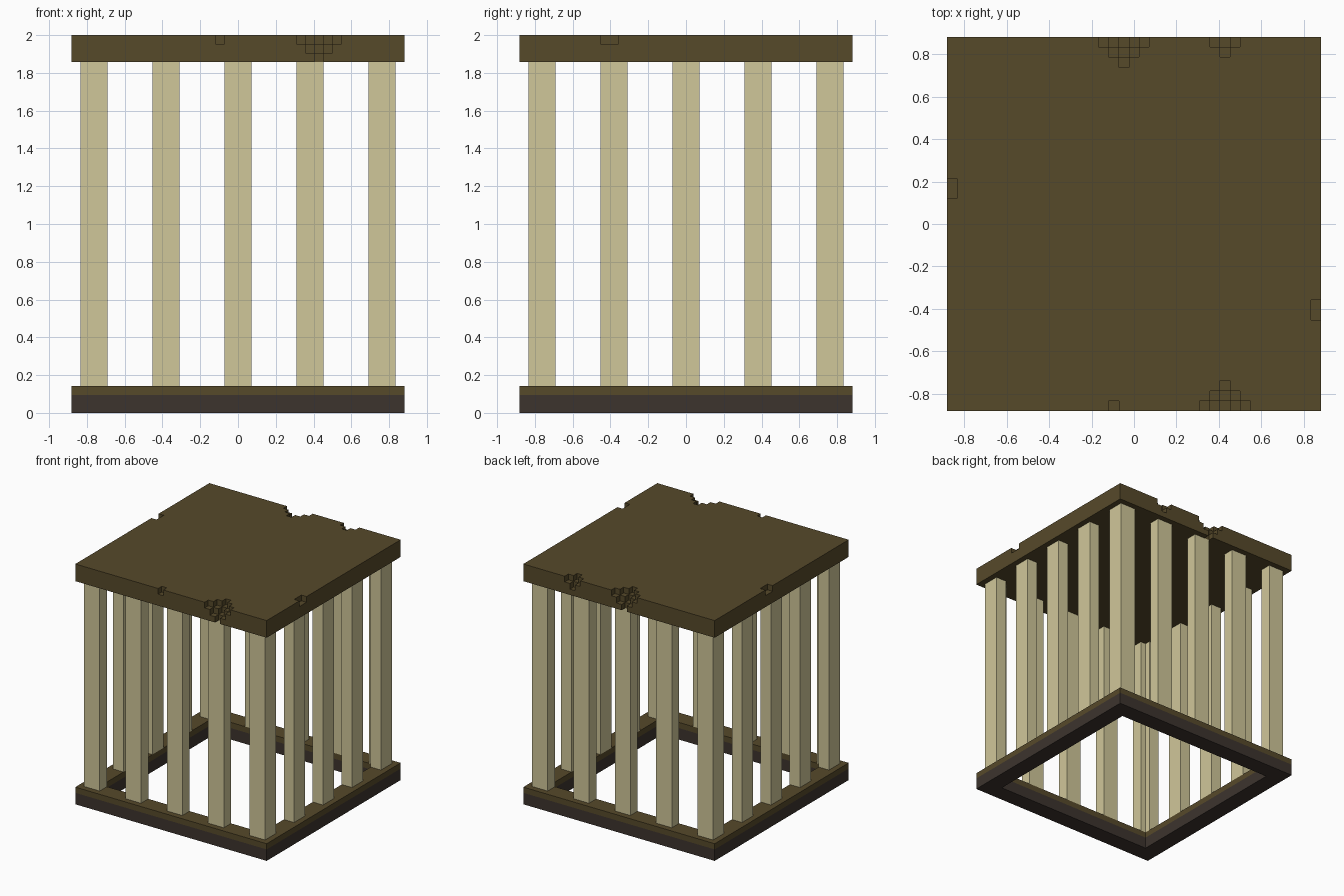
import bpy, bmesh
from mathutils import Vector

if "Cube" in bpy.data.objects:
    bpy.data.objects.remove(bpy.data.objects["Cube"])

N = 37                  # plan width in block units
U = 2 / 42              # size of one block unit
H = N / 2


def material(name, rgb):
    m = bpy.data.materials.new(name)
    m.use_nodes = True
    m.diffuse_color = (*rgb, 1)
    bsdf = m.node_tree.nodes["Principled BSDF"]
    bsdf.inputs["Base Color"].default_value = (*rgb, 1)
    bsdf.inputs["Roughness"].default_value = 0.9
    return m


brown = material("brown wood", (0.094, 0.067, 0.023))
beige = material("pale bars", (0.63, 0.57, 0.32))
dark = material("dark base", (0.046, 0.034, 0.027))


def finish(bm, name, mat):
    bmesh.ops.recalc_face_normals(bm, faces=bm.faces)
    bmesh.ops.scale(bm, vec=(U, U, U), verts=bm.verts)
    mesh = bpy.data.meshes.new(name)
    bm.to_mesh(mesh)
    bm.free()
    mesh.materials.append(mat)
    obj = bpy.data.objects.new(name, mesh)
    bpy.context.collection.objects.link(obj)


def prism(name, points, z0, z1, mat):
    bm = bmesh.new()
    bm.faces.new([bm.verts.new((x, y, z0)) for x, y in points])
    out = bmesh.ops.extrude_face_region(bm, geom=bm.faces[:], use_keep_orig=True)
    top = [v for v in out["geom"] if isinstance(v, bmesh.types.BMVert)]
    bmesh.ops.translate(bm, vec=(0, 0, z1 - z0), verts=top)
    finish(bm, name, mat)


# Square frame of four mitred rails
def frame(name, width, z0, z1, mat):
    bm = bmesh.new()
    signs = [(-1, -1), (1, -1), (1, 1), (-1, 1)]
    loops = [[bm.verts.new((sx * r, sy * r, z)) for sx, sy in signs]
             for r, z in ((H, z0), (H, z1), (H - width, z1), (H - width, z0))]
    for k in range(4):
        near, far = loops[k], loops[(k + 1) % 4]
        for i in range(4):
            j = (i + 1) % 4
            bm.faces.new([near[i], near[j], far[j], far[i]])
    finish(bm, name, mat)


# Base: dark below and brown on top
frame("base_lower_frame", 3, 0, 2, dark)
frame("base_upper_frame", 3, 2, 3, brown)

# Bars between the corners, three on each side
for i in (-8, 0, 8):
    for s, low, high in (("front", -H + 1, -H + 3), ("back", H - 3, H - 1)):
        prism(f"{s}_bar", [(i - 1.5, low), (i + 1.5, low), (i + 1.5, high), (i - 1.5, high)], 3, 39, beige)
    for s, low, high in (("right", -H + 1, -H + 3), ("left", H - 3, H - 1)):
        prism(f"{s}_bar", [(low, i - 1.5), (high, i - 1.5), (high, i + 1.5), (low, i + 1.5)], 3, 39, beige)

# L-shaped corner bars
a, b, c = H - 1, H - 3, H - 4
for sx in (-1, 1):
    for sy in (-1, 1):
        shape = [(a, a), (c, a), (c, b), (b, b), (b, c), (a, c)]
        prism("corner_bar", [(sx * x, sy * y) for x, y in shape], 3, 39, beige)

# Chipped blocks along the edges of the roof
chips = {(16, 0, 2), (0, 21, 2), (0, 22, 2), (N - 1, 9, 2), (N - 1, 10, 2)}
for centre, radius, at_back in ((27, 2, False), (17, 2, True), (27, 1, True)):
    for depth in range(radius + 1):
        for drop in range(radius + 1):
            reach = radius - depth - drop
            y = N - 1 - depth if at_back else depth
            for dx in range(-reach, reach + 1):
                chips.add((centre + dx, y, 2 - drop))

# Roof slab: outer skin of the remaining blocks
solid = {(x, y, z) for x in range(N) for y in range(N) for z in range(3)} - chips
bm = bmesh.new()
grid = {}


def corner(p):
    key = tuple(int(v) for v in p)
    if key not in grid:
        grid[key] = bm.verts.new((key[0] - H, key[1] - H, key[2] + 39))
    return grid[key]


for cell in solid:
    for axis in range(3):
        for side in (0, 1):
            beyond = list(cell)
            beyond[axis] += 2 * side - 1
            if tuple(beyond) in solid:
                continue
            u, v, start = Vector(), Vector(), Vector(cell)
            start[axis] += side
            u[(axis + 1) % 3] = 1
            v[(axis + 2) % 3] = 1
            quad = [start, start + u, start + u + v, start + v]
            bm.faces.new([corner(p) for p in (quad if side else quad[::-1])])
bmesh.ops.dissolve_limit(bm, angle_limit=0.01, verts=bm.verts[:], edges=bm.edges[:])
finish(bm, "roof_slab", brown)
